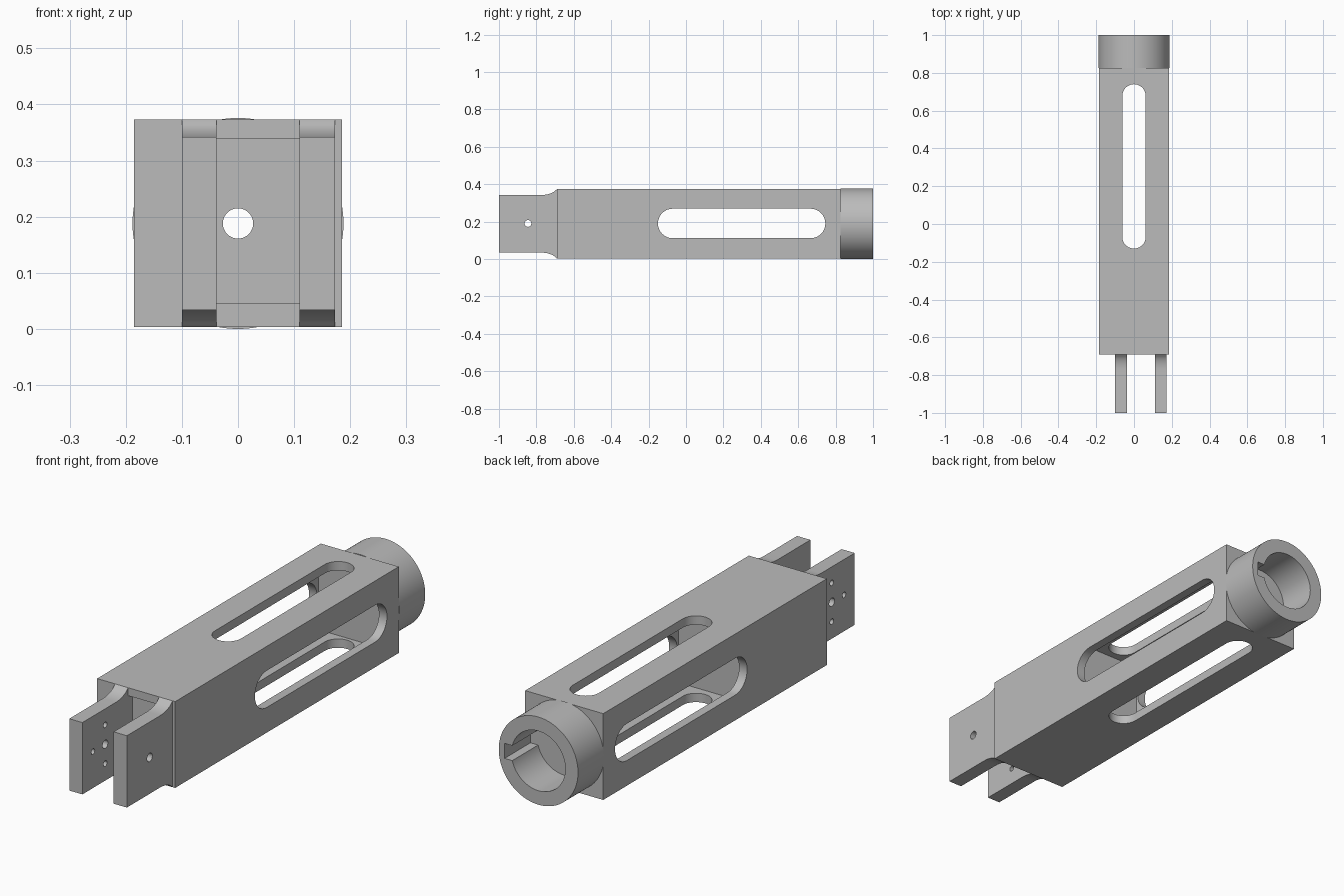
import bpy
import math
from mathutils import Matrix

if "Cube" in bpy.data.objects:
    bpy.data.objects.remove(bpy.data.objects["Cube"])

grey = bpy.data.materials.new("machined_grey")
grey.use_nodes = True
COLOUR = (0.5, 0.5, 0.5, 1)
grey.diffuse_color = COLOUR
grey.node_tree.nodes["Principled BSDF"].inputs["Base Color"].default_value = COLOUR

MID = 0.188     # height of the long axis
HALF = 0.185    # half width of the square body
FRONT, BACK = -0.69, 0.825


def prism(name, outline, low, high, axis):
    """Extrude a 2D outline along an axis: x takes (y, z), y takes (x, z), z takes (x, y)."""
    def place(p, d):
        return {"x": (d, p[0], p[1]), "y": (p[0], d, p[1]), "z": (p[0], p[1], d)}[axis]
    n = len(outline)
    verts = [place(p, low) for p in outline] + [place(p, high) for p in outline]
    faces = [list(range(n))[::-1], list(range(n, 2 * n))]
    faces += [[i, (i + 1) % n, n + (i + 1) % n, n + i] for i in range(n)]
    mesh = bpy.data.meshes.new(name)
    mesh.from_pydata(verts, [], faces)
    if axis == "y":
        mesh.flip_normals()
    mesh.materials.append(grey)
    obj = bpy.data.objects.new(name, mesh)
    bpy.context.collection.objects.link(obj)
    return obj


def rect(a0, a1, b0, b1):
    return [(a0, b0), (a1, b0), (a1, b1), (a0, b1)]


def circle(a, b, r, n=32):
    return [(a + r * math.cos(t * math.tau / n), b + r * math.sin(t * math.tau / n))
            for t in range(n)]


def slot(a0, a1, b, r, n=16):
    """Rounded slot running along the first coordinate."""
    right = [(a1 - r + r * math.sin(t * math.pi / n), b - r * math.cos(t * math.pi / n))
             for t in range(n + 1)]
    left = [(a0 + r - r * math.sin(t * math.pi / n), b + r * math.cos(t * math.pi / n))
            for t in range(n + 1)]
    return right + left


def cut(target, *cutters):
    """Subtract the cutters, then drop them."""
    for cutter in cutters:
        cutter.hide_render = True
        mod = target.modifiers.new("cut", "BOOLEAN")
        mod.operation = "DIFFERENCE"
        mod.solver = "EXACT"
        mod.object = cutter
        bpy.context.view_layer.objects.active = target
        bpy.ops.object.modifier_apply(modifier=mod.name)
        bpy.data.objects.remove(cutter)


# Square body with a hollow middle, long slots on four sides and a fork pocket
body = prism("square_body", rect(-HALF, HALF, MID - HALF, MID + HALF), FRONT, BACK, "y")
top_slot = [(x, y) for y, x in slot(-0.13, 0.74, 0, 0.062)][::-1]
cut(body,
    prism("cavity", rect(-0.147, 0.147, MID - 0.147, MID + 0.147), -0.16, 0.755, "y"),
    prism("side_slot", slot(-0.15, 0.745, 0.19, 0.079), -0.3, 0.3, "x"),
    prism("upright_slot", top_slot, -0.2, 0.6, "z"),
    prism("fork_pocket", rect(-0.038, 0.11, 0.045, 0.339), FRONT - 0.1, FRONT + 0.03, "y"),
    prism("axis_hole", circle(0, MID, 0.027), -1.2, 1.2, "y"))

# Round socket with a bore and a keyway
socket = prism("round_socket", circle(0, MID, 0.188, 96), BACK, 1.0, "y")
cut(socket,
    prism("bore", circle(0, MID, 0.128, 64), BACK - 0.1, 1.1, "y"),
    prism("keyway", rect(0.05, 0.16, MID - 0.032, MID + 0.032), BACK - 0.1, 1.1, "y"))

# Fork arms, flaring into the body with a concave curve
flare = [(FRONT - 0.085 * math.cos(t * math.pi / 20), 0.154 + 0.031 * (1 - math.sqrt(1 - (t / 10) ** 2)))
         for t in range(11)]
flare = [(FRONT - 0.085 + 0.085 * math.sin(t * math.pi / 24),
          0.154 + 0.042 * (1 - math.cos(t * math.pi / 24))) for t in range(10)]
flare.append((FRONT, MID - 0.003))
upper = [(-1.0, 0.154)] + flare + [(FRONT + 0.03, HALF - 0.005)]
outline = [(y, MID - h) for y, h in upper] + [(y, MID + h) for y, h in reversed(upper)]
PIN_Y = -0.845
for name, low, high in (("right_fork_arm", -0.1, -0.038), ("left_fork_arm", 0.11, 0.173)):
    arm = prism(name, outline, low, high, "x")
    cut(arm, prism("pin_hole", circle(PIN_Y, 0.19, 0.018), -0.3, 0.3, "x"))
    if low < 0:
        # Four small fixing holes around the pin
        for k in range(4):
            a = k * math.pi / 2
            cut(arm, prism("fixing_hole", circle(PIN_Y + 0.083 * math.cos(a),
                           0.19 + 0.083 * math.sin(a), 0.012, 20), -0.3, 0.3, "x"))

# Smooth the round walls, keep the machined edges crisp
for obj in list(bpy.context.collection.objects):
    if obj.type == "MESH" and grey.name in obj.data.materials:
        bpy.ops.object.select_all(action="DESELECT")
        obj.select_set(True)
        bpy.context.view_layer.objects.active = obj
        bpy.ops.object.shade_smooth_by_angle(angle=math.radians(30))
